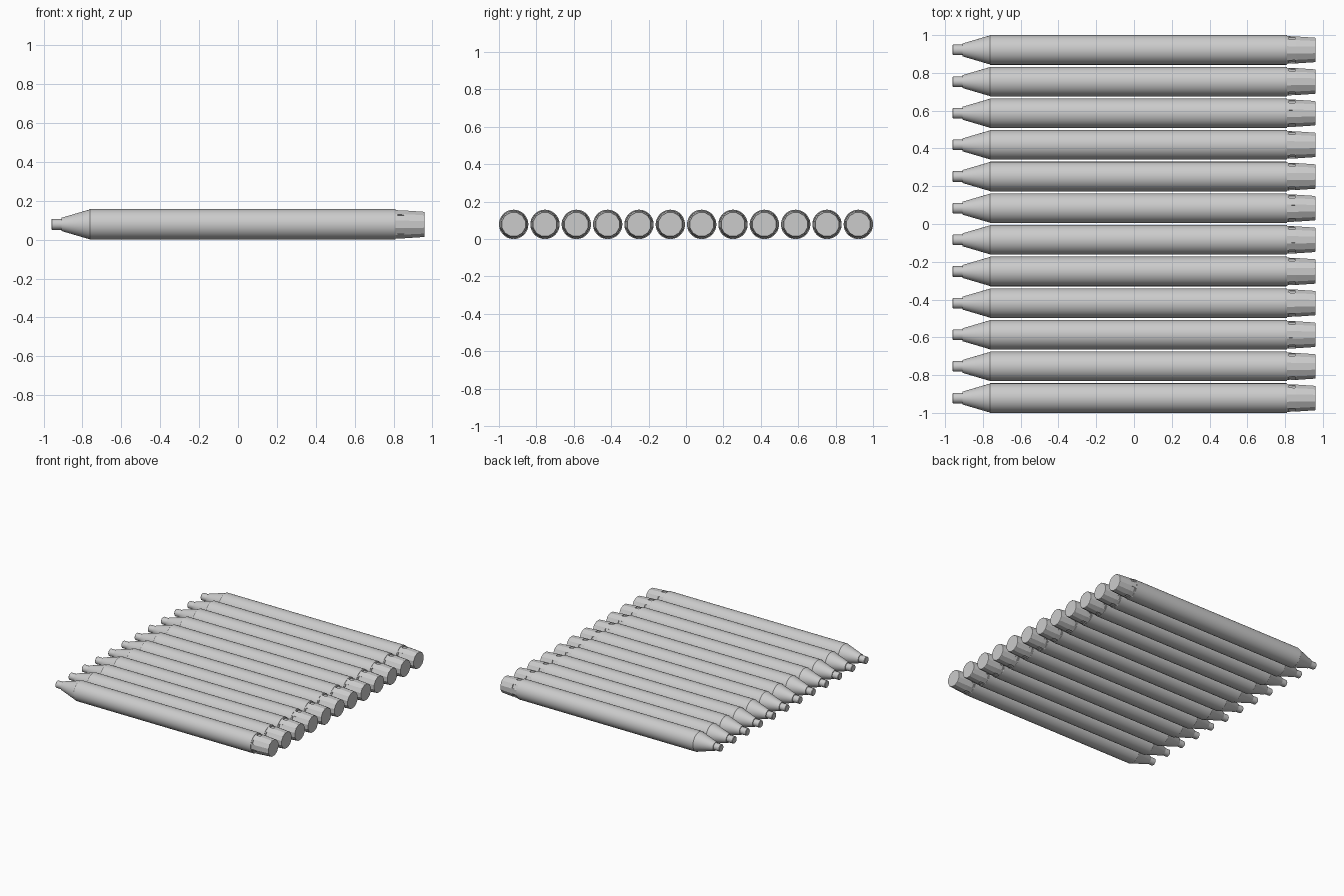
import bpy, bmesh, math

if "Cube" in bpy.data.objects:
    bpy.data.objects.remove(bpy.data.objects["Cube"])

R = 0.0785            # barrel radius
COUNT = 12
PITCH = (2 - 2 * R) / (COUNT - 1)


def lathe(name, profile, sides, start=0.0):
    """Spin an (x, radius) profile around the x axis, closing both ends."""
    bm = bmesh.new()
    rings = []
    for x, r in profile:
        angles = [start + 2 * math.pi * i / sides for i in range(sides)]
        rings.append([bm.verts.new((x, r * math.cos(a), r * math.sin(a))) for a in angles])
    bands = []
    for a, b in zip(rings, rings[1:]):
        bands.append([bm.faces.new((a[i], a[(i + 1) % sides], b[(i + 1) % sides], b[i]))
                      for i in range(sides)])
    bm.faces.new(rings[0])
    bm.faces.new(rings[-1])
    bmesh.ops.recalc_face_normals(bm, faces=bm.faces[:])
    return bm, bands


def to_mesh(bm, name, smooth):
    mesh = bpy.data.meshes.new(name)
    bm.to_mesh(mesh)
    bm.free()
    if smooth:
        mesh.shade_smooth()
        mesh.set_sharp_from_angle(angle=math.radians(12))
    return mesh


# Barrel: small stepped tip, tapered nose, long tube
bm, _ = lathe("barrel", [(-0.96, 0.025), (-0.957, 0.028), (-0.908, 0.028),
                         (-0.908, 0.034), (-0.765, 0.076), (-0.762, R),
                         (0.808, R), (0.811, 0.077)], 48)
barrel = to_mesh(bm, "barrel", True)

# End plug: faceted taper with recessed slots on alternate facets
SIDES = 12
bm, bands = lathe("end_plug", [(0.808, 0.076), (0.816, 0.0755), (0.857, 0.074),
                               (0.957, 0.067), (0.96, 0.065)], SIDES, math.pi / SIDES)
bmesh.ops.inset_individual(bm, faces=bands[1][::2], thickness=0.005)
for f in bands[1][::2]:
    n = f.normal.copy()
    rim = f.verts[:]
    bmesh.ops.extrude_discrete_faces
    res = bmesh.ops.inset_region(bm, faces=[f], thickness=0.0005, depth=0)
    for v in rim:
        v.co -= n * 0.0
    for v in f.verts:
        v.co -= n * 0.006
plug = to_mesh(bm, "end_plug", False)

# Row of identical pens
for i in range(COUNT):
    y = -1 + R + i * PITCH
    for name, mesh in (("pen_barrel", barrel), ("pen_end_plug", plug)):
        ob = bpy.data.objects.new(f"{name}_{i + 1}", mesh)
        ob.location = (0, y, R)
        bpy.context.collection.objects.link(ob)
